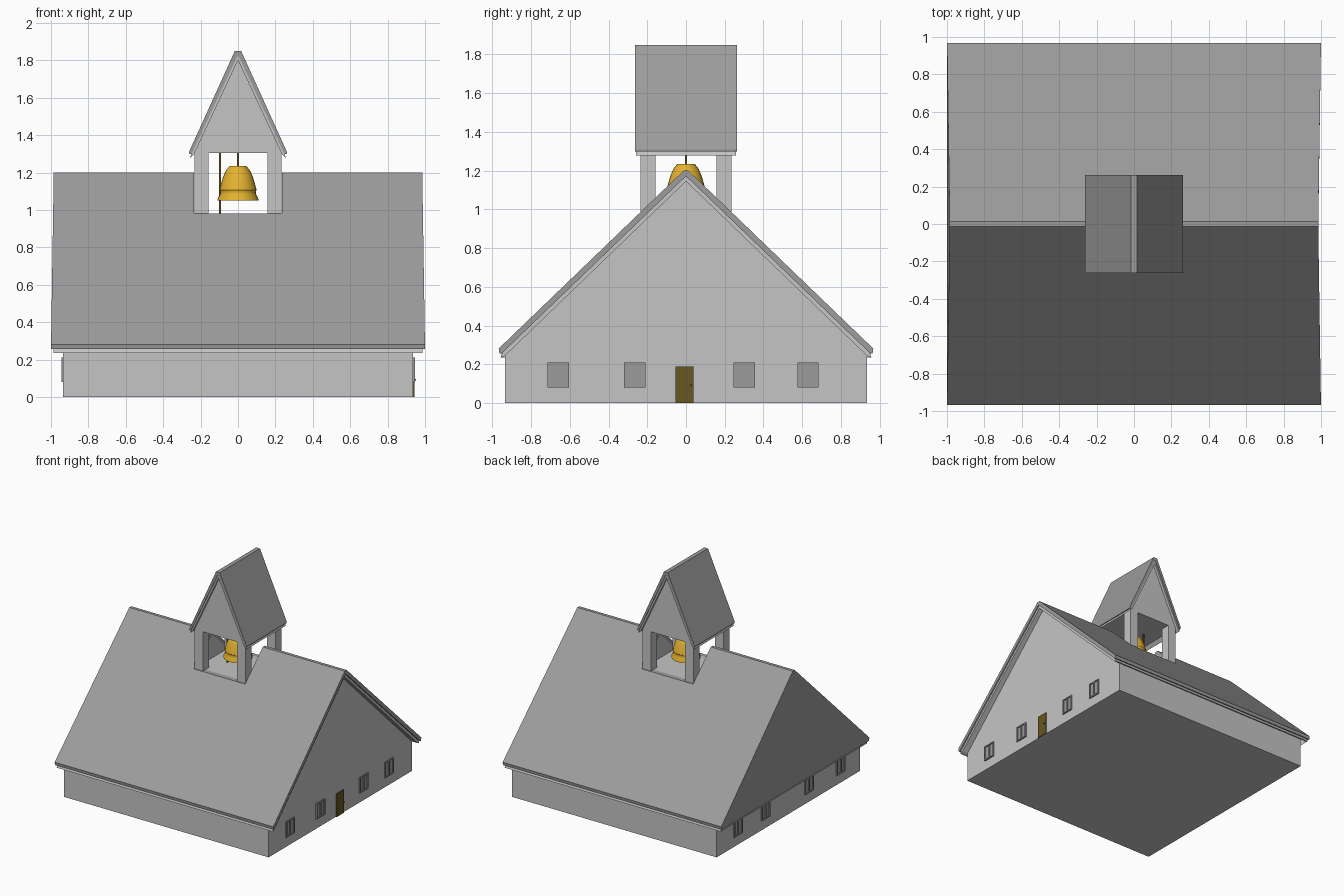
import bpy, bmesh, math

if "Cube" in bpy.data.objects:
    bpy.data.objects.remove(bpy.data.objects["Cube"])


def material(name, rgb):
    m = bpy.data.materials.new(name)
    m.diffuse_color = (*rgb, 1)
    m.use_nodes = True
    m.node_tree.nodes["Principled BSDF"].inputs["Base Color"].default_value = m.diffuse_color
    return m


WALL = material("wall_grey", (0.56, 0.56, 0.56))
ROOF = material("roof_grey", (0.335, 0.335, 0.335))
WOOD = material("dark_wood", (0.14, 0.095, 0.016))
GOLD = material("bell_gold", (0.78, 0.45, 0.03))


def finish(bm, name, mat):
    bmesh.ops.recalc_face_normals(bm, faces=bm.faces)
    me = bpy.data.meshes.new(name)
    bm.to_mesh(me)
    bm.free()
    ob = bpy.data.objects.new(name, me)
    bpy.context.collection.objects.link(ob)
    if mat:
        me.materials.append(mat)
    return ob


def box(name, lo, hi, mat):
    bm = bmesh.new()
    bmesh.ops.create_cube(bm, size=1)
    for v in bm.verts:
        v.co = [lo[i] + (v.co[i] + 0.5) * (hi[i] - lo[i]) for i in range(3)]
    return finish(bm, name, mat)


def gable_prism(name, half, length, flare, mat, along_x):
    """Mirror a half section (offset, z) and extrude it; ends flare toward the eaves."""
    outline = half + [(-a, z) for a, z in reversed(half) if a > 0]
    outline = list(dict.fromkeys(outline))
    # keep the ring in order when the last mirrored point lies on the axis
    bm = bmesh.new()
    rings = []
    for s in (-1, 1):
        ring = []
        for a, z in outline:
            l = s * (length + flare * abs(a))
            ring.append(bm.verts.new((l, a, z) if along_x else (a, l, z)))
        rings.append(ring)
    n = len(outline)
    for i in range(n):
        j = (i + 1) % n
        bm.faces.new((rings[0][i], rings[0][j], rings[1][j], rings[1][i]))
    for ring in rings:
        bm.faces.new(ring)
    bmesh.ops.triangulate(bm, faces=[f for f in bm.faces if len(f.verts) > 4])
    return finish(bm, name, mat)


# House body and two-layer main roof, ridge along x
body = gable_prism("house_body", [(0.012, 1.155), (0.935, 0.26), (0.935, 0)],
                   0.935, 0, WALL, True)
trim = gable_prism("roof_trim", [(0.0, 1.175), (0.948, 0.262), (0.957, 0.235),
                                 (0.934, 0.245), (0.0, 1.145)], 0.975, 0.013, WALL, True)
roof = gable_prism("main_roof", [(0.013, 1.2), (0.967, 0.282), (0.963, 0.256),
                                 (0.948, 0.26), (0.0, 1.172)], 0.985, 0.015, ROOF, True)

# Opening through the ridge for the bell tower
cutter = box("tower_opening", (-0.235, -0.4, 0.98), (0.235, 0.4, 1.4), None)
for ob in (body, trim, roof):
    mod = ob.modifiers.new("opening", 'BOOLEAN')
    mod.operation = 'DIFFERENCE'
    mod.solver = 'EXACT'
    mod.object = cutter
    bpy.context.view_layer.objects.active = ob
    bpy.ops.object.modifier_apply(modifier=mod.name)
bpy.data.objects.remove(cutter)

# Bell tower posts
for sx in (-1, 1):
    for sy in (-1, 1):
        xs = sorted((sx * 0.157, sx * 0.233))
        ys = sorted((sy * 0.157, sy * 0.235))
        box("tower_post", (xs[0], ys[0], 0.975), (xs[1], ys[1], 1.31), WALL)

# Tower gable and its steep two-layer roof, ridge along y
gable_prism("tower_gable", [(0.005, 1.81), (0.235, 1.305)], 0.235, 0, WALL, False)
gable_prism("tower_trim", [(0.0, 1.833), (0.247, 1.305), (0.256, 1.278),
                           (0.234, 1.3), (0.0, 1.8)], 0.257, 0, WALL, False)
gable_prism("tower_roof", [(0.017, 1.85), (0.262, 1.31), (0.26, 1.298),
                           (0.247, 1.302), (0.0, 1.83)], 0.263, 0, ROOF, False)

# Bell turned from a profile, closed at the crown and mouth
profile = [(0, 1.05), (0.11, 1.05), (0.107, 1.065), (0.097, 1.083), (0.095, 1.1),
           (0.099, 1.108), (0.092, 1.135), (0.08, 1.175), (0.065, 1.21),
           (0.045, 1.235), (0, 1.235)]
bm = bmesh.new()
vs = [bm.verts.new((r, 0, z)) for r, z in profile]
es = [bm.edges.new(p) for p in zip(vs, vs[1:])]
bmesh.ops.spin(bm, geom=vs + es, cent=(0, 0, 0), axis=(0, 0, 1),
               angle=math.tau, steps=24, use_duplicate=False)
bmesh.ops.remove_doubles(bm, verts=bm.verts, dist=0.0005)
bell = finish(bm, "bell", GOLD)
bpy.ops.object.select_all(action='DESELECT')
bell.select_set(True)
bpy.context.view_layer.objects.active = bell
bpy.ops.object.shade_smooth_by_angle(angle=math.radians(35))

# Bell hanger and pull rope
for name, x, z0 in (("bell_hanger", 0, 1.23), ("bell_rope", -0.097, 0.98)):
    box(name, (x - 0.005, -0.005, z0), (x + 0.005, 0.005, 1.31), WOOD)


# Framed windows on both gable walls
def window(side, y):
    def part(name, y0, y1, z0, z1, depth):
        xs = sorted((side * 0.93, side * (0.935 + depth)))
        box(name, (xs[0], y0, z0), (xs[1], y1, z1), ROOF)
    part("window_pane", y - 0.05, y + 0.05, 0.085, 0.205, 0.003)
    for y0 in (y - 0.055, y - 0.005, y + 0.045):
        part("window_upright", y0, y0 + 0.01, 0.08, 0.21, 0.01)
    for z0 in (0.08, 0.2):
        part("window_rail", y - 0.055, y + 0.055, z0, z0 + 0.01, 0.01)


for y in (-0.66, -0.265, 0.3, 0.63):
    window(1, y)
for y in (-0.68, -0.265, 0.3, 0.66):
    window(-1, y)

# Front door with handle
box("door", (0.93, -0.055, 0), (0.943, 0.04, 0.19), WOOD)
box("door_handle", (0.94, 0.022, 0.088), (0.953, 0.03, 0.096), WOOD)
